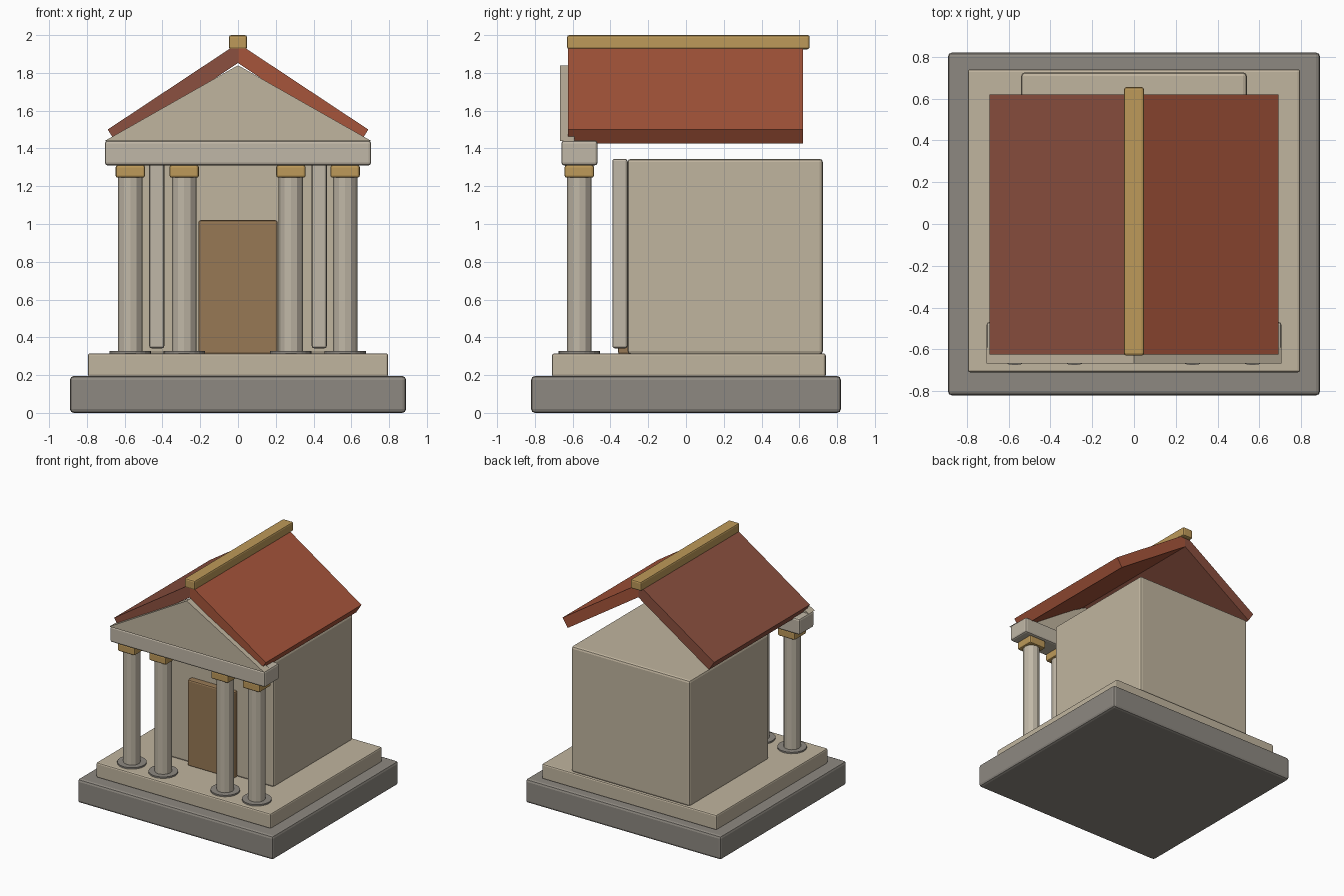
import bpy, bmesh, math

if "Cube" in bpy.data.objects:
    bpy.data.objects.remove(bpy.data.objects["Cube"])


def mat(name, rgb):
    m = bpy.data.materials.new(name)
    m.diffuse_color = (*rgb, 1)
    m.use_nodes = True
    m.node_tree.nodes["Principled BSDF"].inputs["Base Color"].default_value = m.diffuse_color
    return m


SAND = mat("sandstone", (0.53, 0.46, 0.345))
MARBLE = mat("pale_marble", (0.53, 0.475, 0.385))
GREY = mat("grey_stone", (0.27, 0.25, 0.22))
GOLD = mat("gilding", (0.51, 0.32, 0.10))
WOOD = mat("door_wood", (0.31, 0.19, 0.09))
RED = mat("red_tile", (0.38, 0.09, 0.043))
DARK_RED = mat("weathered_tile", (0.26, 0.08, 0.05))


def finish(name, bm, material, bevel=0.0):
    bmesh.ops.recalc_face_normals(bm, faces=bm.faces)
    me = bpy.data.meshes.new(name)
    bm.to_mesh(me)
    bm.free()
    me.materials.append(material)
    ob = bpy.data.objects.new(name, me)
    bpy.context.collection.objects.link(ob)
    if bevel:
        b = ob.modifiers.new("soft_edges", 'BEVEL')
        b.width = bevel
        b.segments = 2
    return ob


def box(name, x, y, z, material, bevel=0.012):
    bm = bmesh.new()
    bmesh.ops.create_cube(bm, size=1)
    for v in bm.verts:
        v.co = [r[0] if c < 0 else r[1] for c, r in zip(v.co, (x, y, z))]
    return finish(name, bm, material, bevel)


def prism(name, profile, y0, y1, material):
    """Extrude an x-z outline along y."""
    bm = bmesh.new()
    face = bm.faces.new([bm.verts.new((x, y0, z)) for x, z in profile])
    ext = bmesh.ops.extrude_face_region(bm, geom=[face])["geom"]
    for v in ext:
        if isinstance(v, bmesh.types.BMVert):
            v.co.y = y1
    return finish(name, bm, material)


def cylinder(name, x, y, z0, z1, r, sides, material):
    bm = bmesh.new()
    bmesh.ops.create_cone(bm, cap_ends=True, segments=sides,
                          radius1=r, radius2=r, depth=z1 - z0)
    bmesh.ops.translate(bm, verts=bm.verts, vec=(x, y, (z0 + z1) / 2))
    return finish(name, bm, material)


# Stepped platform
box("lower_step", (-0.89, 0.89), (-0.82, 0.82), (0, 0.195), GREY, 0.02)
box("upper_step", (-0.795, 0.795), (-0.71, 0.74), (0.19, 0.315), SAND)

# Inner chamber and door
box("chamber", (-0.54, 0.54), (-0.31, 0.725), (0.31, 1.345), SAND, 0.018)
box("door", (-0.21, 0.21), (-0.36, -0.29), (0.31, 1.02), WOOD)

# Wall strips beside the door
for side, x in (("left", -0.43), ("right", 0.43)):
    box(side + "_wall_strip", (x - 0.04, x + 0.04), (-0.39, -0.31),
        (0.342, 1.345), MARBLE)

# Columns with foot discs and gilded capitals
for i, x in enumerate((-0.57, -0.285, 0.28, 0.567)):
    cylinder(f"column_foot_{i}", x, -0.565, 0.31, 0.327, 0.11, 24, GREY)
    cylinder(f"column_{i}", x, -0.565, 0.32, 1.255, 0.065, 12, MARBLE)
    box(f"capital_{i}", (x - 0.078, x + 0.078), (-0.643, -0.487),
        (1.245, 1.312), GOLD)

# Beam and pediment
box("beam", (-0.705, 0.705), (-0.66, -0.468), (1.31, 1.442), MARBLE, 0.015)
prism("pediment", [(-0.705, 1.44), (0.705, 1.44), (0, 1.84)],
      -0.667, -0.59, SAND)

# Roof slopes, open underneath, and ridge bar
for name, s, m in (("left_roof", -1, DARK_RED), ("right_roof", 1, RED)):
    prism(name, [(0, 1.957), (s * 0.69, 1.50), (s * 0.643, 1.427), (0, 1.852)],
          -0.625, 0.62, m)
box("ridge_bar", (-0.048, 0.048), (-0.63, 0.655), (1.925, 2.0), GOLD)
